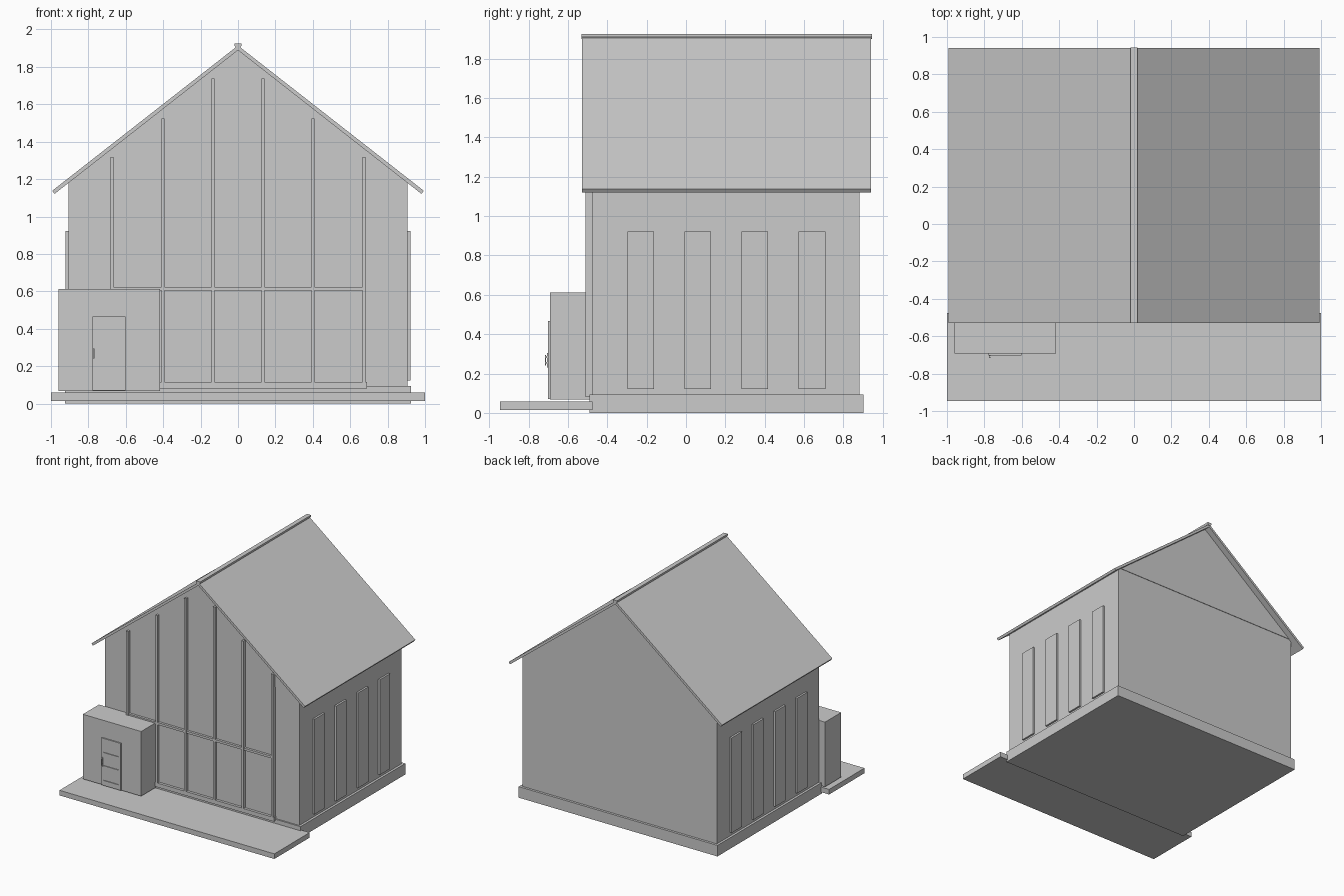
import bpy


def mesh(name, verts, faces):
    me = bpy.data.meshes.new(name)
    me.from_pydata(verts, [], faces)
    me.update()
    ob = bpy.data.objects.new(name, me)
    bpy.context.collection.objects.link(ob)
    return ob


def prism(name, profile, y0, y1):
    """Extrude a counter-clockwise xz profile (seen from the front) from y0 back to y1."""
    n = len(profile)
    verts = [(x, y, z) for y in (y0, y1) for x, z in profile]
    faces = [list(range(n)), list(range(2 * n - 1, n - 1, -1))]
    faces += [[i, i + n, (i + 1) % n + n, (i + 1) % n] for i in range(n)]
    return mesh(name, verts, faces)


def box(name, x0, x1, y0, y1, z0, z1):
    return prism(name, [(x0, z0), (x1, z0), (x1, z1), (x0, z1)], y0, y1)


SLOPE = 0.783


def under(x):
    """Height of the roof underside at x."""
    return 1.889 - SLOPE * abs(x)


# Base, deck and walls
box("foundation", -0.925, 0.925, -0.49, 0.903, 0, 0.093)
box("deck", -1, 1, -0.945, -0.475, 0.015, 0.058)
box("walls", -0.905, 0.905, -0.478, 0.883, 0.09, 1.2)
prism("gable", [(-0.88, 1.2), (0.88, 1.2), (0, 1.889)], -0.481, 0.887)

# Roof slopes and ridge cap
for side, s in (("left", -1), ("right", 1)):
    pts = [(0, 1.889), (s * 0.981, under(0.981)), (s * 0.993, 1.138), (0, 1.914)]
    prism("roof_" + side, pts if s > 0 else pts[::-1], -0.528, 0.94)
prism("ridge_cap", [(-0.01, 1.9), (0.01, 1.9), (0.019, 1.915), (0.019, 1.925),
                    (-0.019, 1.925), (-0.019, 1.915)], -0.53, 0.945)

# Glazed front
prism("front_glass", [(-0.675, 0.1), (0.675, 0.1), (0.675, under(0.675)),
                      (0, 1.889), (-0.675, under(0.675))], -0.488, -0.475)
for i, (x, top) in enumerate(((0.134, 1.738), (0.401, 1.525), (0.674, 1.317))):
    for s in (-1, 1):
        box(f"mullion_{i}", s * x - 0.009, s * x + 0.009, -0.512, -0.478, 0.09, top)
box("middle_rail", -0.674, 0.674, -0.508, -0.478, 0.605, 0.624)
box("bottom_rail", -0.69, 0.69, -0.51, -0.475, 0.08, 0.115)

# Tall side windows
for i in range(4):
    y = -0.23 + i * 0.29
    for s in (-1, 1):
        xs = sorted((s * 0.895, s * 0.921))
        box(f"side_window_{i}", *xs, y - 0.068, y + 0.068, 0.122, 0.922)

# Entrance porch
box("porch", -0.96, -0.417, -0.692, -0.478, 0.068, 0.612)

# Door: frame pieces around three recessed panels
Y0, Y1 = -0.702, -0.69
box("door_leaf", -0.775, -0.605, -0.696, Y1, 0.07, 0.462)
box("door_stile_left", -0.779, -0.763, Y0, Y1, 0.07, 0.466)
box("door_stile_right", -0.623, -0.601, Y0, Y1, 0.07, 0.466)
for i, (a, b) in enumerate(((0.07, 0.112), (0.228, 0.236), (0.336, 0.347), (0.448, 0.466))):
    box(f"door_rail_{i}", -0.763, -0.623, Y0, Y1, a, b)

# Door handle
box("handle_plate", -0.776, -0.766, -0.706, -0.70, 0.23, 0.305)
box("handle_grip", -0.774, -0.768, -0.716, -0.711, 0.24, 0.295)
for z in (0.25, 0.28):
    box("handle_post", -0.773, -0.769, -0.713, -0.705, z, z + 0.008)
